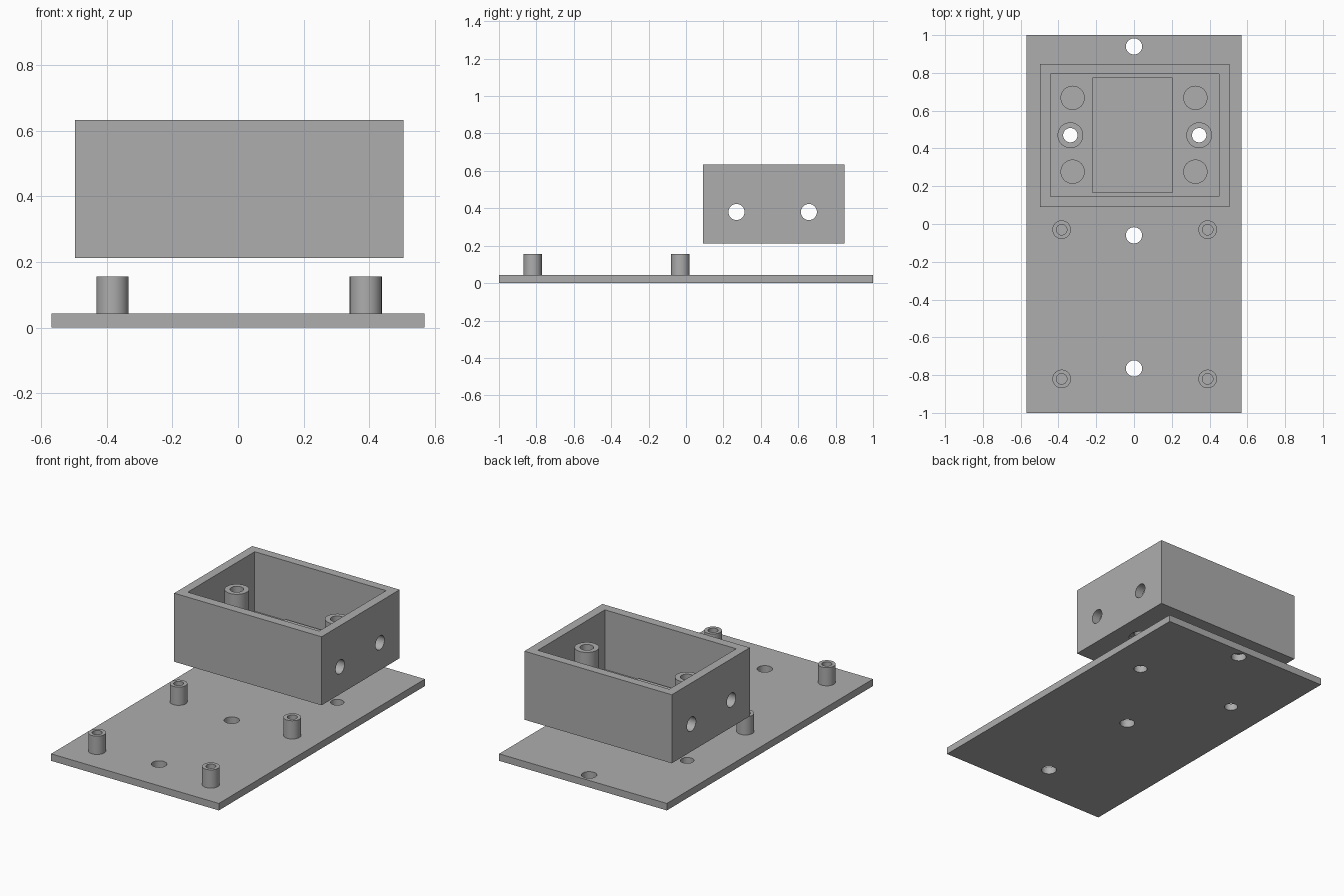
import bpy, bmesh, math
from mathutils import Matrix, Vector

if "Cube" in bpy.data.objects:
    bpy.data.objects.remove(bpy.data.objects["Cube"])

grey = bpy.data.materials.new("plain grey")
grey.diffuse_color = (0.42, 0.42, 0.42, 1)
grey.use_nodes = True
grey.node_tree.nodes["Principled BSDF"].inputs["Base Color"].default_value = grey.diffuse_color
SEG = 48


def make(name, bm):
    bmesh.ops.recalc_face_normals(bm, faces=bm.faces)
    mesh = bpy.data.meshes.new(name)
    bm.to_mesh(mesh)
    bm.free()
    ob = bpy.data.objects.new(name, mesh)
    bpy.context.collection.objects.link(ob)
    mesh.materials.append(grey)
    return ob


def box(name, lo, hi):
    bm = bmesh.new()
    lo, hi = Vector(lo), Vector(hi)
    size = hi - lo
    bmesh.ops.create_cube(bm, size=1, matrix=Matrix.Translation((lo + hi) / 2) @ Matrix.Diagonal((*size, 1)))
    return make(name, bm)


def rod(name, centre, r, length, axis="Z"):
    bm = bmesh.new()
    turn = Matrix.Rotation(math.pi / 2, 4, "Y") if axis == "X" else Matrix()
    bmesh.ops.create_cone(bm, cap_ends=True, segments=SEG, radius1=r, radius2=r, depth=length,
                          matrix=Matrix.Translation(centre) @ turn)
    return make(name, bm)


def tube(name, x, y, r_in, r_out, z0, z1):
    # lathe a closed rectangular section about the vertical axis
    bm = bmesh.new()
    section = [(r_in, z0), (r_out, z0), (r_out, z1), (r_in, z1)]
    rings = []
    for i in range(SEG):
        a = 2 * math.pi * i / SEG
        rings.append([bm.verts.new((x + r * math.cos(a), y + r * math.sin(a), z)) for r, z in section])
    for i in range(SEG):
        p, q = rings[i], rings[(i + 1) % SEG]
        for k in range(4):
            bm.faces.new((p[k], q[k], q[(k + 1) % 4], p[(k + 1) % 4]))
    return make(name, bm)


def cut(ob, cutters):
    for c in cutters:
        c.hide_render = True
        mod = ob.modifiers.new("cut", "BOOLEAN")
        mod.operation, mod.solver, mod.object = "DIFFERENCE", "EXACT", c
    bpy.context.view_layer.update()
    result = bpy.data.meshes.new_from_object(ob.evaluated_get(bpy.context.evaluated_depsgraph_get()))
    ob.modifiers.clear()
    ob.data = result
    for c in cutters:
        bpy.data.objects.remove(c)


POSTS = [(-0.337, 0.47), (0.345, 0.47)]
PLATE_TOP, FLOOR = 0.043, 0.267

# base plate with its screw holes
plate = box("base_plate", (-0.57, -1, 0), (0.57, 1, PLATE_TOP))
cut(plate, [rod("cutter", (0, y, 0.02), 0.043, 0.3) for y in (0.94, -0.06, -0.765)]
    + [rod("cutter", (x, y, 0.02), 0.038, 0.3) for x, y in POSTS])

# four hollow standoffs
for x in (-0.383, 0.39):
    for y in (-0.03, -0.82):
        tube("standoff", x, y, 0.028, 0.049, PLATE_TOP, 0.155)

# open box with cable holes in both sides and screw holes in the floor
case = box("open_box", (-0.497, 0.09, 0.212), (0.505, 0.848, 0.633))
cut(case, [box("cutter", (-0.443, 0.145, FLOOR), (0.45, 0.795, 0.8))]
    + [rod("cutter", (0, y, 0.38), 0.043, 2, "X") for y in (0.27, 0.657)]
    + [rod("cutter", (x, y, 0.25), 0.038, 0.3) for x, y in POSTS]
    + [rod("cutter", (x, y, 0.212), 0.066, 0.05) for x, y in POSTS])

# screw posts inside the box
for x, y in POSTS:
    tube("screw_post", x, y, 0.038, 0.068, FLOOR, 0.555)

# raised pad and four low discs on the box floor
box("floor_pad", (-0.22, 0.165, FLOOR), (0.205, 0.775, 0.285))
for x in (-0.325, 0.325):
    for y in (0.277, 0.668):
        rod("floor_disc", (x, y, FLOOR + 0.009), 0.064, 0.018)

# round walls smooth, edges sharp
for ob in bpy.context.scene.objects:
    ob.select_set(True)
bpy.context.view_layer.objects.active = plate
bpy.ops.object.shade_smooth_by_angle(angle=math.radians(30))
